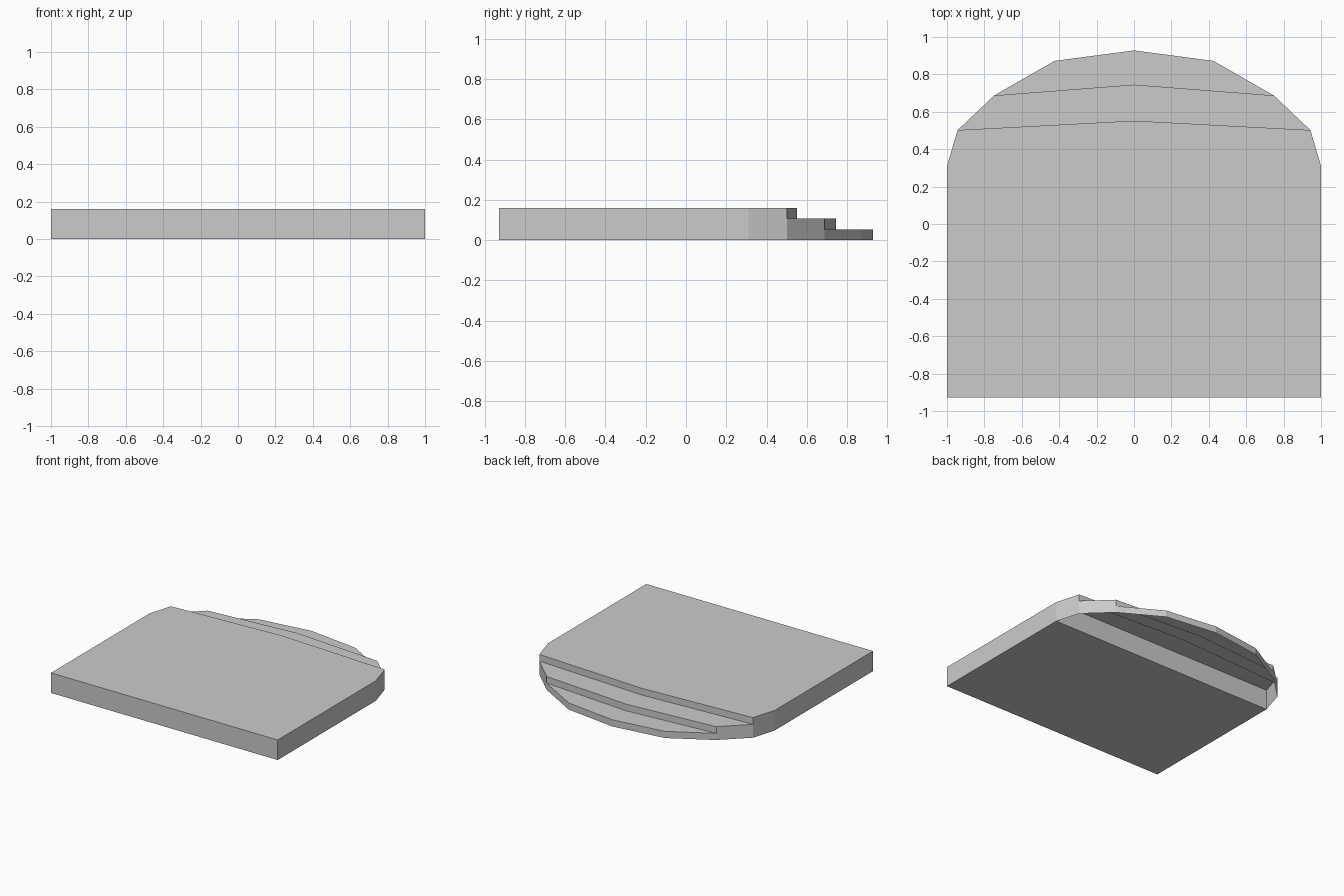
import bpy, bmesh

if "Cube" in bpy.data.objects:
    bpy.data.objects.remove(bpy.data.objects["Cube"], do_unlink=True)

grey = bpy.data.materials.new("plain grey")
grey.use_nodes = True
colour = (0.6, 0.6, 0.6, 1)
grey.diffuse_color = colour
grey.node_tree.nodes["Principled BSDF"].inputs["Base Color"].default_value = colour

HEIGHT = 0.16
FRONT, JOIN = -0.928, 0.31


def finish(name, bm):
    bmesh.ops.remove_doubles(bm, verts=bm.verts, dist=0.0005)
    bmesh.ops.recalc_face_normals(bm, faces=bm.faces)
    mesh = bpy.data.meshes.new(name)
    bm.to_mesh(mesh)
    bm.free()
    mesh.materials.append(grey)
    obj = bpy.data.objects.new(name, mesh)
    bpy.context.collection.objects.link(obj)


def mirror(half):
    """Complete a right-to-centre line with its left-hand copy."""
    return half + [(-x, y) for x, y in reversed(half) if x > 0]


def flat(bm, outline, z):
    bm.faces.new([bm.verts.new((x, y, z)) for x, y in outline])


def wall(bm, line, low, high):
    for (ax, ay), (bx, by) in zip(line, line[1:]):
        bm.faces.new([bm.verts.new(p) for p in (
            (ax, ay, low), (bx, by, low), (bx, by, high), (ax, ay, high))])


# Main platform slab
bm = bmesh.new()
corners = [(1, FRONT), (1, JOIN), (-1, JOIN), (-1, FRONT)]
flat(bm, corners, 0)
flat(bm, corners, HEIGHT)
wall(bm, corners + corners[:1], 0, HEIGHT)
finish("platform", bm)

# Rounded steps, an open shell underneath
side, upper, lower = (1, JOIN), (0.943, 0.502), (0.748, 0.687)
rim = [lower, (0.425, 0.872), (0, 0.928)]
edges = [
    mirror([side]),
    mirror([upper, (0, 0.552)]),
    mirror([lower, (0, 0.745)]),
    mirror(rim),
]
rim_ends = [(side, upper), (upper, lower)]
bm = bmesh.new()
for i in range(3):
    top = HEIGHT * (3 - i) / 3
    inner, outer = edges[i], edges[i + 1]
    if i < 2:
        flat(bm, inner + outer[::-1], top)
        wall(bm, outer, top - HEIGHT / 3, top)
        for s in (1, -1):
            wall(bm, [(s * x, y) for x, y in rim_ends[i]], 0, top)
    else:
        flat(bm, inner + outer[-2:0:-1], top)
        wall(bm, outer, 0, top)
finish("steps", bm)
